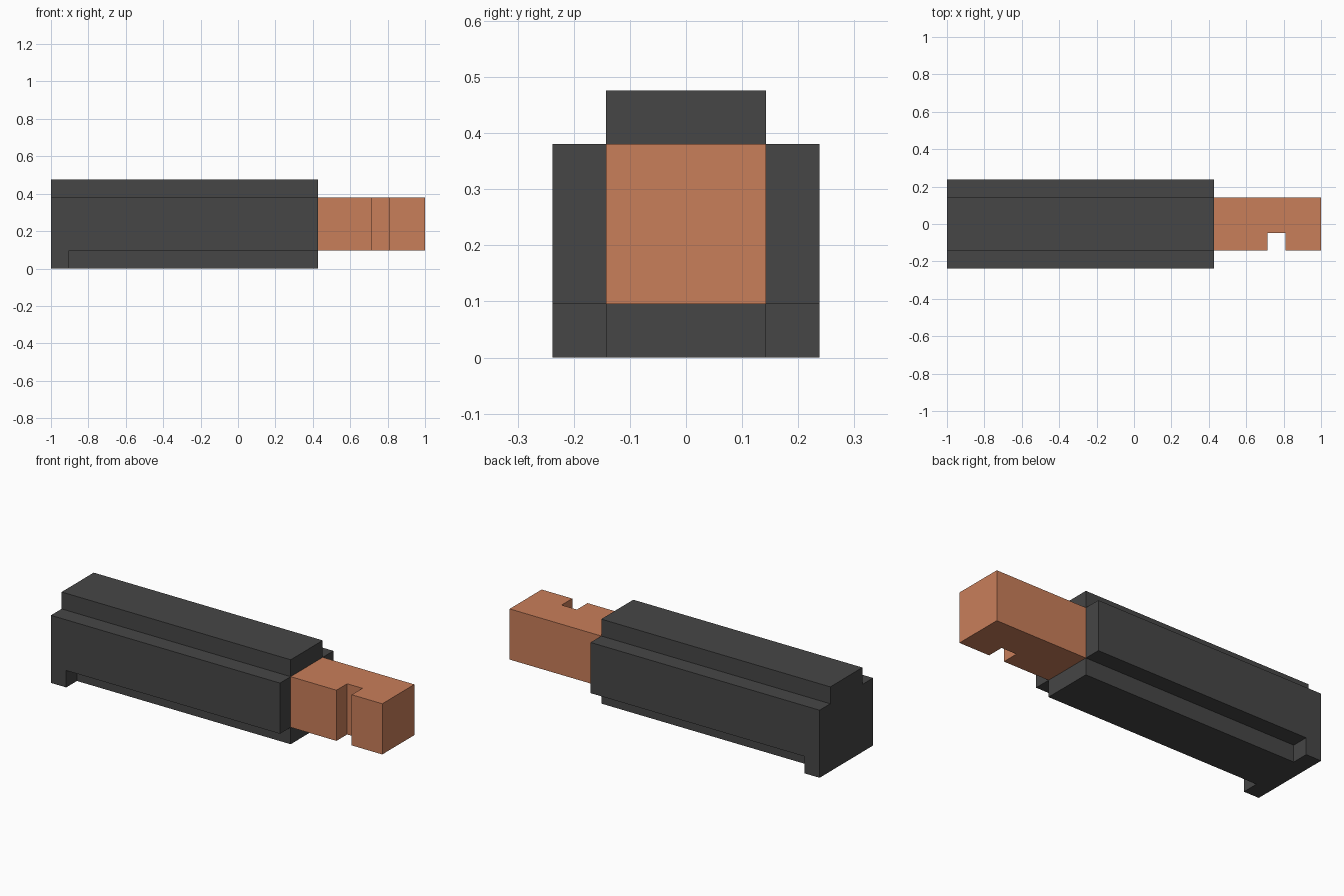
import bpy, bmesh
from mathutils import Vector

if "Cube" in bpy.data.objects:
    bpy.data.objects.remove(bpy.data.objects["Cube"])

U = 2 / 21  # one grid step: the model is 21 steps long


def material(name, rgb):
    m = bpy.data.materials.new(name)
    m.diffuse_color = (*rgb, 1)
    m.use_nodes = True
    m.node_tree.nodes["Principled BSDF"].inputs["Base Color"].default_value = m.diffuse_color
    return m


def prism(name, points, direction, mat):
    """Extrude a closed profile (in grid steps) along a direction."""
    bm = bmesh.new()
    face = bm.faces.new([bm.verts.new(Vector(p) * U) for p in points])
    new = bmesh.ops.extrude_face_region(bm, geom=[face])["geom"]
    verts = [g for g in new if isinstance(g, bmesh.types.BMVert)]
    bmesh.ops.translate(bm, verts=verts, vec=Vector(direction) * U)
    bmesh.ops.recalc_face_normals(bm, faces=bm.faces)
    mesh = bpy.data.meshes.new(name)
    bm.to_mesh(mesh)
    bm.free()
    mesh.materials.append(mat)
    obj = bpy.data.objects.new(name, mesh)
    bpy.context.collection.objects.link(obj)
    return obj


charcoal = material("charcoal", (0.061, 0.061, 0.061))
copper = material("copper", (0.584, 0.209, 0.102))

# Long casing with a raised top rib
half = [(2.5, 0), (2.5, 4), (1.5, 4), (1.5, 5)]
profile = half + [(-y, z) for y, z in reversed(half)]
casing = prism("casing", [(-10.5, y, z) for y, z in profile], (15, 0, 0), charcoal)

# Lower corner channels, stopping one step short of the rear end
for side in (-1, 1):
    corner = [(1.5, -1), (3.5, -1), (3.5, 1), (1.5, 1)]
    cutter = prism("channel_cutter", [(-9.5, side * y, z) for y, z in corner],
                   (16, 0, 0), charcoal)
    cutter.hide_render = True
    mod = casing.modifiers.new("channel", 'BOOLEAN')
    mod.operation, mod.solver, mod.object = 'DIFFERENCE', 'EXACT', cutter
    bpy.context.view_layer.objects.active = casing
    bpy.ops.object.modifier_apply(modifier=mod.name)
    bpy.data.objects.remove(cutter)

# Copper tip with a notch in its front side
outline = [(4.5, -1.5), (7.5, -1.5), (7.5, -0.5), (8.5, -0.5),
           (8.5, -1.5), (10.5, -1.5), (10.5, 1.5), (4.5, 1.5)]
prism("tip", [(x, y, 1) for x, y in outline], (0, 0, 3), copper)
